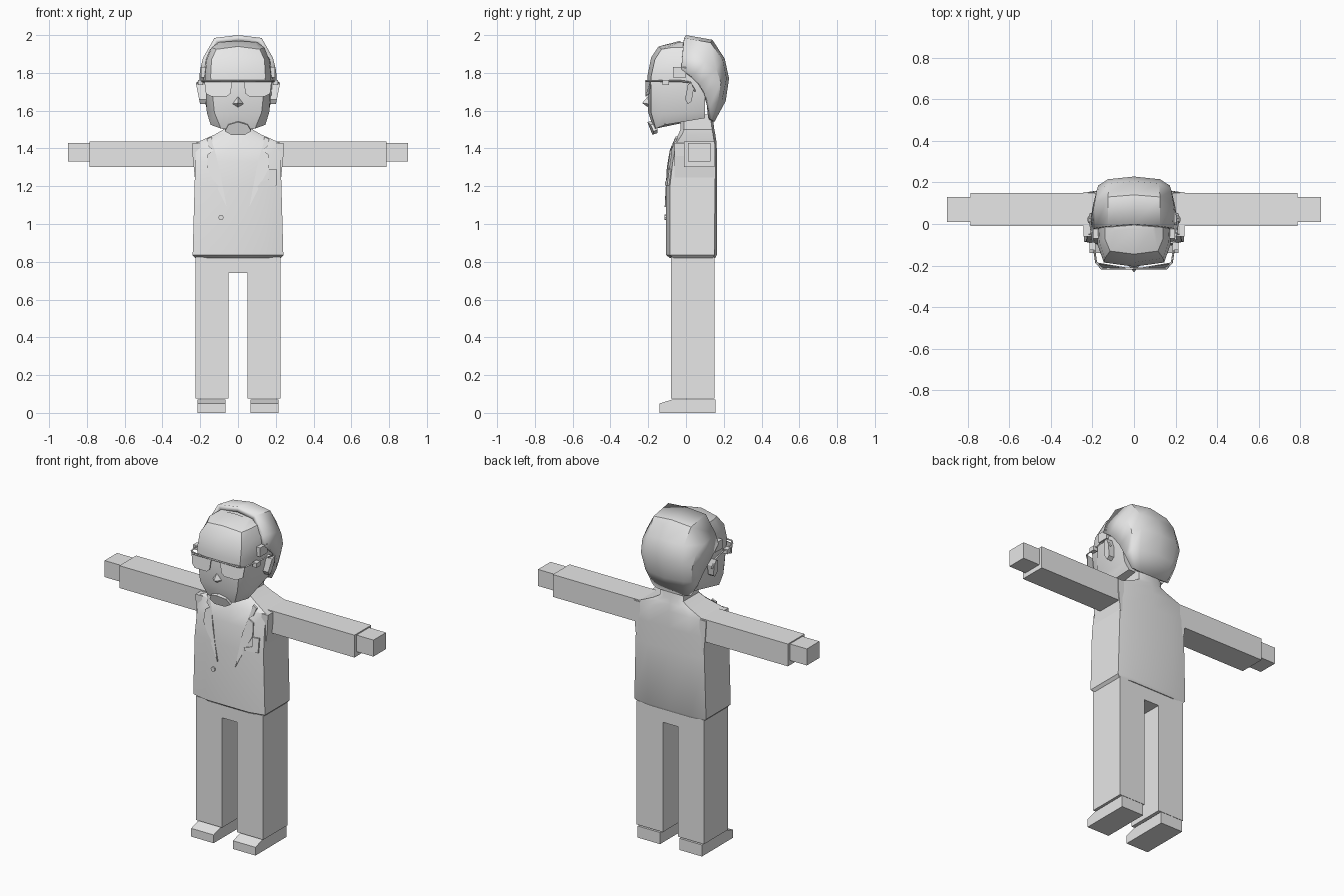
import bpy, bmesh, math
from mathutils import Vector

if "Cube" in bpy.data.objects:
    bpy.data.objects.remove(bpy.data.objects["Cube"])

grey = bpy.data.materials.new("plain grey")
grey.diffuse_color = (0.8, 0.8, 0.8, 1)
grey.use_nodes = True
grey.node_tree.nodes["Principled BSDF"].inputs["Base Color"].default_value = grey.diffuse_color


def make(name, verts, faces, smooth=None, thick=0):
    me = bpy.data.meshes.new(name)
    me.from_pydata(verts, [], faces)
    bm = bmesh.new()
    bm.from_mesh(me)
    bmesh.ops.recalc_face_normals(bm, faces=bm.faces)
    bm.to_mesh(me)
    bm.free()
    me.materials.append(grey)
    ob = bpy.data.objects.new(name, me)
    bpy.context.collection.objects.link(ob)
    if thick:
        mod = ob.modifiers.new("thickness", 'SOLIDIFY')
        mod.thickness, mod.offset = thick, -1
    if smooth:
        bpy.ops.object.select_all(action='DESELECT')
        ob.select_set(True)
        bpy.context.view_layer.objects.active = ob
        bpy.ops.object.shade_smooth_by_angle(angle=math.radians(smooth))
    return ob


def loft(name, rings, smooth=None, closed=True, thick=0):
    """Join equal-length rings with quads; closed rings also get end caps."""
    n, verts, faces = len(rings[0]), [p for r in rings for p in r], []
    for i in range(len(rings) - 1):
        for j in range(n if closed else n - 1):
            k = (j + 1) % n
            faces.append((i*n + j, i*n + k, i*n + n + k, i*n + n + j))
    if closed:
        faces += [tuple(range(n)), tuple(range(len(verts) - n, len(verts)))]
    return make(name, verts, faces, smooth, thick)


def both(half):
    """Complete a half ring across x = 0."""
    return half + [(-x, y, z) for x, y, z in reversed(half) if x > 0]


def box(name, x0, x1, y0, y1, z0, z1):
    return loft(name, [[(x0, y0, z), (x1, y0, z), (x1, y1, z), (x0, y1, z)] for z in (z0, z1)])


def wire(name, pts, r):
    cu = bpy.data.curves.new(name, 'CURVE')
    cu.dimensions, cu.bevel_depth, cu.bevel_resolution = '3D', r, 0
    sp = cu.splines.new('POLY')
    sp.points.add(len(pts) - 1)
    for p, co in zip(sp.points, pts):
        p.co = (*co, 1)
    cu.materials.append(grey)
    bpy.context.collection.objects.link(bpy.data.objects.new(name, cu))


# Jacket with sloping shoulders, running up into the neck: z, half width, front, back
body = [(.82, .225, -.085, .155), (.835, .24, -.105, .163), (1.2, .23, -.105, .165),
        (1.33, .226, -.09, .165), (1.43, .222, -.07, .162), (1.475, .12, -.04, .155),
        (1.5, .078, -.03, .15), (1.58, .075, -.03, .14)]
loft("jacket_and_neck", [both([(0, f, z), (w*.6, f, z), (w, f + .02, z), (w, b - .012, z),
                               (w*.6, b, z), (0, b, z)]) for z, w, f, b in body], 35)


def chest(x, z):
    for (z0, _, f0, _), (z1, _, f1, _) in zip(body, body[1:]):
        if z0 <= z <= z1:
            return f0 + (f1 - f0)*(z - z0)/(z1 - z0) + max(0, abs(x) - .135)*.2


def plate(name, outline, lift=.008):
    loft(name, [[(x, chest(x, z) + d, z) for x, z in outline] for d in (.004, -lift)])


# Hips, joining the trouser legs
box("hips", -.225, .225, -.08, .15, .74, .825)

for s, side in ((1, "left"), (-1, "right")):
    def sbox(name, x0, x1, *rest):
        box(side + "_" + name, min(s*x0, s*x1), max(s*x0, s*x1), *rest)
    # Legs and shoes
    sbox("leg", .05, .225, -.08, .15, .075, .82)
    shoe = [(-.14, 0), (.155, 0), (.155, .07), (-.075, .07), (-.14, .05)]
    loft(side + "_shoe", [[(s*x, y, z) for y, z in shoe] for x in (.065, .215)])
    # Sleeves and hands
    sbox("sleeve", .2, .787, -.01, .15, 1.302, 1.437)
    sbox("hand", .78, .9, .01, .13, 1.33, 1.43)
    # Shoulder panel behind and before the sleeve
    loft(side + "_armhole", [[(s*.2, y, 1.43), (s*.242, y, 1.43), (s*.24, y, 1.36),
                              (s*.228, y, 1.24), (s*.2, y, 1.24)] for y in (-.06, .155)])
    # Notched lapel
    plate(side + "_lapel", [(s*x, z) for x, z in (
        (.06, 1.09), (.165, 1.3), (.16, 1.37), (.13, 1.39), (.155, 1.41), (.165, 1.45),
        (.14, 1.462), (.1, 1.3))])
    # Ear
    ear = [(-.005, 1.66), (.01, 1.74), (.03, 1.75), (.04, 1.71), (.03, 1.65), (.01, 1.635)]
    loft(side + "_ear", [[(s*.17, y, z) for y, z in ear],
                         [(s*(.2 + (z - 1.63)*.2), y, z) for y, z in ear]])
    # Sideburn
    sbox("sideburn", .17, .197, -.07, .0, 1.775, 1.83)
    # Spectacle lens and temple
    lens = [(.03, 1.755), (.178, 1.755), (.17, 1.69), (.14, 1.675), (.06, 1.675), (.04, 1.69)]
    loft(side + "_lens", [[(s*x, y + max(0, x - .15)*.9, z) for x, z in lens]
                          for y in (-.215, -.21)])
    wire(side + "_temple", [(0, -.214, 1.757), (s*.155, -.214, 1.757), (s*.182, -.185, 1.757),
                            (s*.205, -.03, 1.757), (s*.212, .02, 1.75), (s*.208, .05, 1.7)], .005)
    sbox("hinge", .185, .213, -.125, -.09, 1.735, 1.762)

# Breast pocket and button
plate("breast_pocket", [(.118, 1.205), (.203, 1.205), (.203, 1.29), (.165, 1.29),
                        (.165, 1.235), (.118, 1.22)])
plate("button", [(-.09 + .014*math.cos(a*math.pi/4), 1.035 + .014*math.sin(a*math.pi/4))
                 for a in range(8)])

# Face: half rings from the chin upward
loft("face", [both(h) for h in (
    [(0, -.168, 1.495), (.09, -.16, 1.505), (.145, -.11, 1.525), (.12, .1, 1.56)],
    [(0, -.2, 1.59), (.125, -.185, 1.59), (.165, -.12, 1.59), (.15, .1, 1.6)],
    [(0, -.205, 1.78), (.145, -.185, 1.78), (.175, -.1, 1.78), (.188, .1, 1.78)],
    [(0, -.185, 1.88), (.14, -.165, 1.87), (.165, -.09, 1.87), (.178, .1, 1.87)],
    [(0, -.145, 1.94), (.115, -.13, 1.925), (.14, -.07, 1.935), (.14, .1, 1.93)],
    [(0, -.03, 1.97), (.09, -.03, 1.963), (.1, 0, 1.963), (.1, .1, 1.95)])], 28)

# Hair: strips from the crown down to the nape, listed from the middle outward
hair = ([(0, -.0, 2.0), (0, .14, 1.975), (0, .205, 1.875), (0, .228, 1.77), (0, .21, 1.65), (0, .15, 1.54)],
        [(.125, -.01, 1.985), (.125, .13, 1.96), (.12, .195, 1.87), (.125, .215, 1.77),
         (.115, .19, 1.65), (.08, .15, 1.54)],
        [(.185, -.02, 1.88), (.19, .1, 1.86), (.18, .16, 1.82), (.172, .185, 1.75),
         (.155, .17, 1.65), (.11, .145, 1.545)],
        [(.2, -.025, 1.82), (.205, .03, 1.78), (.202, .07, 1.74), (.188, .1, 1.69),
         (.168, .125, 1.62), (.13, .135, 1.55)])
mirrored = [[(-x, y, z) for x, y, z in strip] for strip in hair[:0:-1]]
loft("hair", mirrored + list(hair), 40, closed=False, thick=.03)

# Nose
make("nose", [(-.035, -.19, 1.635), (.035, -.19, 1.635), (0, -.19, 1.69), (0, -.232, 1.64),
              (0, -.19, 1.61)],
     [(0, 3, 2), (3, 1, 2), (0, 4, 3), (4, 1, 3), (0, 2, 1, 4)])

# Goatee
goatee = [(-.07, 1.49), (-.05, 1.525), (0, 1.54), (.05, 1.525), (.07, 1.49), (.035, 1.472), (-.035, 1.472)]
loft("goatee", [[(x, -.205 + abs(x)*.3 + (1.54 - z)*.25, z) for x, z in goatee],
                [(x, -.15, z + .01) for x, z in goatee]])
